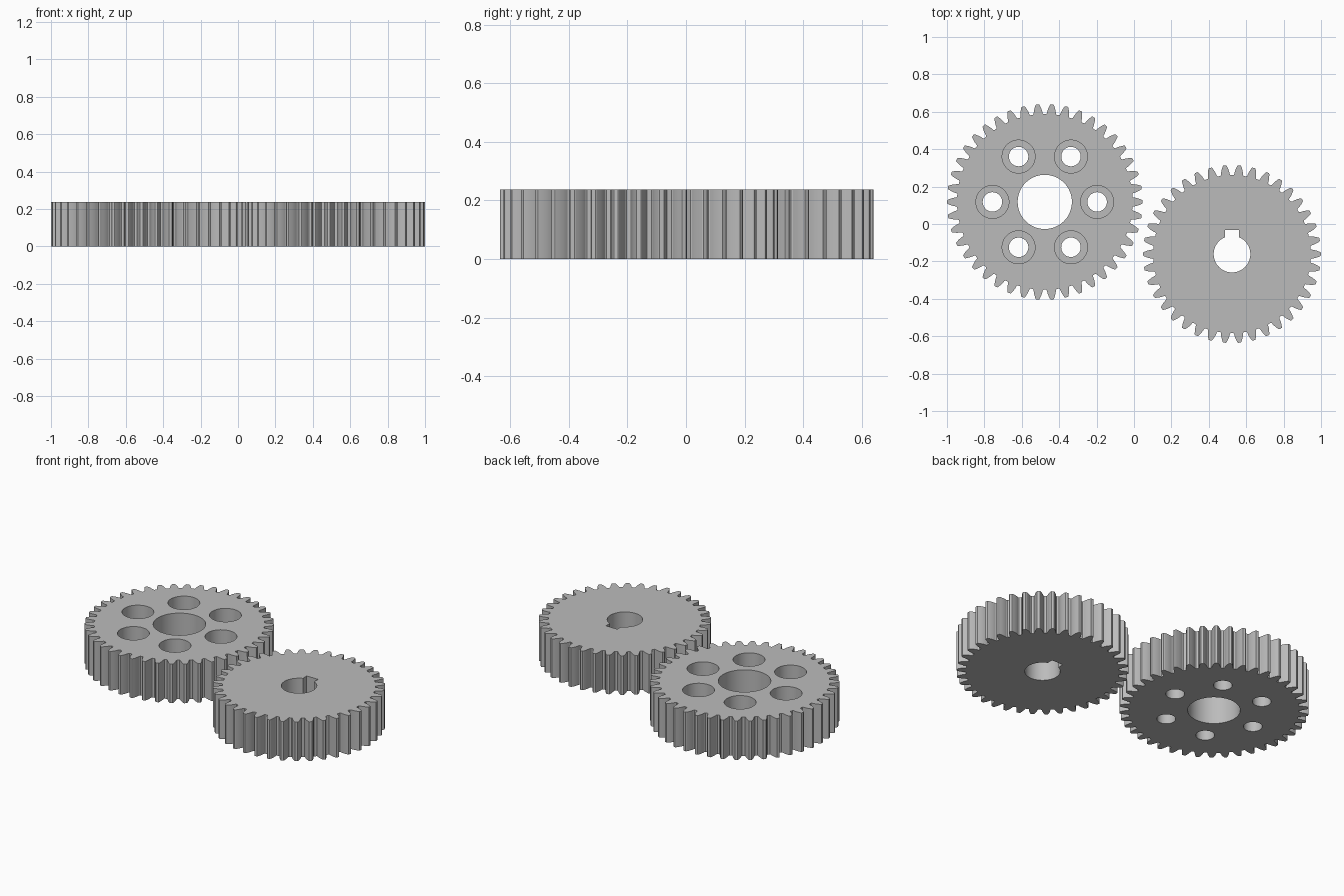
import bpy
import bmesh
from math import pi, cos, sin, tan, sqrt, atan, radians
from mathutils import Vector

cube = bpy.data.objects.get("Cube")
if cube:
    bpy.data.objects.remove(cube, do_unlink=True)

THICK = 0.238
MODULE = 0.02377
PRESSURE = radians(20)

steel = bpy.data.materials.new("plain grey steel")
steel.use_nodes = True
GREY = (0.5, 0.5, 0.5, 1)
steel.diffuse_color = GREY
steel.node_tree.nodes["Principled BSDF"].inputs["Base Color"].default_value = GREY


def polar(r, a):
    return Vector((r * cos(a), r * sin(a)))


def circle(r, centre=(0, 0), n=64):
    return [Vector(centre) + polar(r, 2 * pi * i / n) for i in range(n)]


def prism(name, outline, z0, z1):
    """Extrude a closed 2D outline from z0 to z1."""
    bm = bmesh.new()
    base = bm.faces.new([bm.verts.new((p.x, p.y, z0)) for p in outline])
    top = bmesh.ops.extrude_face_region(bm, geom=[base], use_keep_orig=True)
    verts = [v for v in top["geom"] if isinstance(v, bmesh.types.BMVert)]
    bmesh.ops.translate(bm, verts=verts, vec=(0, 0, z1 - z0))
    bmesh.ops.recalc_face_normals(bm, faces=bm.faces[:])
    mesh = bpy.data.meshes.new(name)
    bm.to_mesh(mesh)
    bm.free()
    mesh.materials.append(steel)
    obj = bpy.data.objects.new(name, mesh)
    bpy.context.collection.objects.link(obj)
    return obj


def tooth_outline(teeth):
    """Involute spur gear outline with one tooth pointing along +x."""
    pitch_r = MODULE * teeth / 2
    base_r = pitch_r * cos(PRESSURE)
    tip_r = pitch_r + MODULE
    root_r = pitch_r - 1.25 * MODULE
    base_half = pi / (2 * teeth) + tan(PRESSURE) - PRESSURE
    start_r = max(base_r, root_r + 0.2 * MODULE)
    # one flank, from the root fillet to the softened tip
    flank = [(root_r, base_half + 0.15 * MODULE / root_r)]
    steps = 5
    for i in range(steps + 1):
        r = start_r + (tip_r - 0.1 * MODULE - start_r) * i / steps
        t = sqrt(max((r / base_r) ** 2 - 1, 0))
        flank.append((r, base_half - (t - atan(t))))
    flank.append((tip_r, flank[-1][1] * 0.7))
    profile = [(r, -a) for r, a in flank] + [(r, a) for r, a in reversed(flank)]
    return [polar(r, a + 2 * pi * k / teeth) for k in range(teeth) for r, a in profile]


def cut(body, outline, z0=-0.1, z1=THICK + 0.1):
    """Subtract a prism from the body."""
    cutter = prism("cutter", outline, z0, z1)
    cutter.hide_render = True
    mod = body.modifiers.new("cut", "BOOLEAN")
    mod.operation = "DIFFERENCE"
    mod.solver = "EXACT"
    mod.object = cutter
    bpy.context.view_layer.objects.active = body
    bpy.ops.object.modifier_apply(modifier=mod.name)
    bpy.data.objects.remove(cutter, do_unlink=True)


def finish(body, x, y):
    body.location = (x, y, 0)
    bpy.ops.object.select_all(action="DESELECT")
    body.select_set(True)
    bpy.context.view_layer.objects.active = body
    bpy.ops.object.shade_smooth_by_angle(angle=radians(20))


# large gear: wide bore and six counterbored bolt holes
large = prism("large_gear", tooth_outline(42), 0, THICK)
cut(large, circle(0.145))
for k in range(6):
    centre = polar(0.28, k * pi / 3)
    cut(large, circle(0.052, centre, 48))
    cut(large, circle(0.088, centre, 48), z0=THICK - 0.11)
finish(large, -0.477, 0.118)

# small gear: shaft bore with a keyway
small = prism("small_gear", tooth_outline(38), 0, THICK)
half_key = 0.038
start = atan(sqrt(0.098 ** 2 - half_key ** 2) / half_key)
bore = [polar(0.098, pi - start + (pi + 2 * start) * i / 56) for i in range(57)]
bore += [Vector((half_key, 0.128)), Vector((-half_key, 0.128))]
cut(small, bore)
finish(small, 0.524, -0.161)
